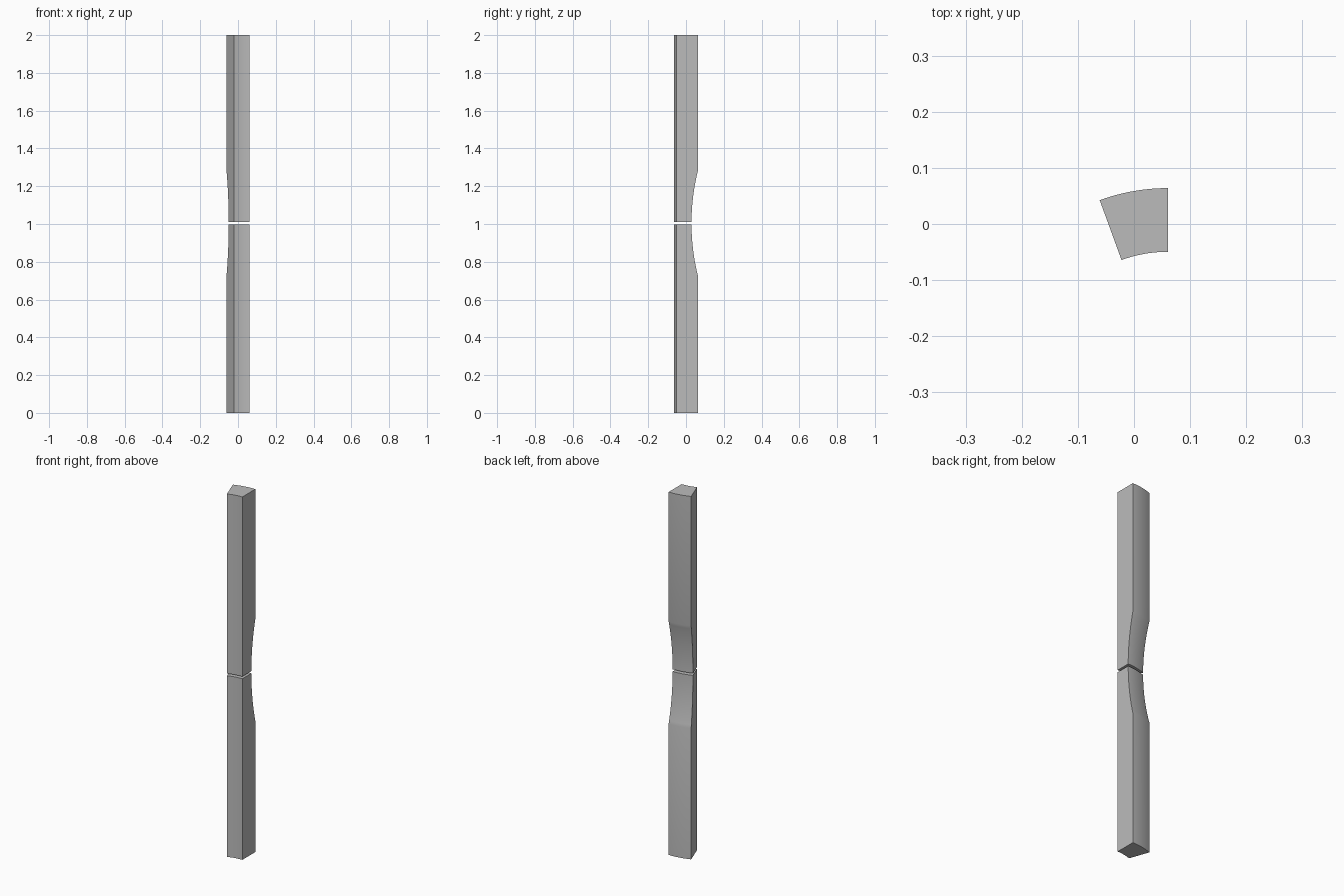
import bpy, bmesh, math
from mathutils import Vector

cube = bpy.data.objects.get("Cube")
if cube:
    bpy.data.objects.remove(cube, do_unlink=True)

# Ring-sector cross-section, swept around a vertical axis
AXIS = Vector((0.061, -0.293, 0))
R_IN, R_OUT, SWEEP = 0.2435, 0.357, math.radians(20)
# Shallow circular waist cut into the outer face
WAIST_Z, WAIST_HALF, WAIST_DEPTH = 1.004, 0.282, 0.035
WAIST_R = (WAIST_HALF**2 + WAIST_DEPTH**2) / (2 * WAIST_DEPTH)

grey = bpy.data.materials.new("grey")
grey.use_nodes = True
COLOUR = (0.5, 0.5, 0.5, 1)
grey.diffuse_color = COLOUR
grey.node_tree.nodes["Principled BSDF"].inputs["Base Color"].default_value = COLOUR


def outer_radius(z):
    d = z - WAIST_Z
    if abs(d) >= WAIST_HALF:
        return R_OUT
    return R_OUT - WAIST_DEPTH + WAIST_R - math.sqrt(WAIST_R**2 - d * d)


def sector_bar(name, z_end, z_joint, steps=16):
    """Bar from its plain end to the joint at the waist."""
    z_kink = WAIST_Z + math.copysign(WAIST_HALF, z_end - WAIST_Z)
    heights = [z_end] + [z_kink + (z_joint - z_kink) * i / steps for i in range(steps + 1)]
    profile = [(R_IN, z_end)] + [(outer_radius(z), z) for z in heights] + [(R_IN, z_joint)]

    bm = bmesh.new()
    verts = [bm.verts.new(AXIS + Vector((0, r, z))) for r, z in profile]
    edges = [bm.edges.new((a, b)) for a, b in zip(verts, verts[1:] + verts[:1])]
    bmesh.ops.spin(bm, geom=verts + edges, cent=AXIS, axis=(0, 0, 1),
                   angle=SWEEP, steps=12, use_duplicate=False)
    bmesh.ops.remove_doubles(bm, verts=bm.verts[:], dist=1e-6)
    # Close the two flat radial sides
    bmesh.ops.holes_fill(bm, edges=[e for e in bm.edges if e.is_boundary], sides=0)
    bmesh.ops.recalc_face_normals(bm, faces=bm.faces[:])

    mesh = bpy.data.meshes.new(name)
    bm.to_mesh(mesh)
    bm.free()
    mesh.materials.append(grey)
    obj = bpy.data.objects.new(name, mesh)
    bpy.context.collection.objects.link(obj)
    bpy.ops.object.select_all(action='DESELECT')
    obj.select_set(True)
    bpy.context.view_layer.objects.active = obj
    bpy.ops.object.shade_smooth_by_angle(angle=math.radians(30))


sector_bar("lower_bar", 0.0, 0.998)
sector_bar("upper_bar", 2.0, 1.01)
